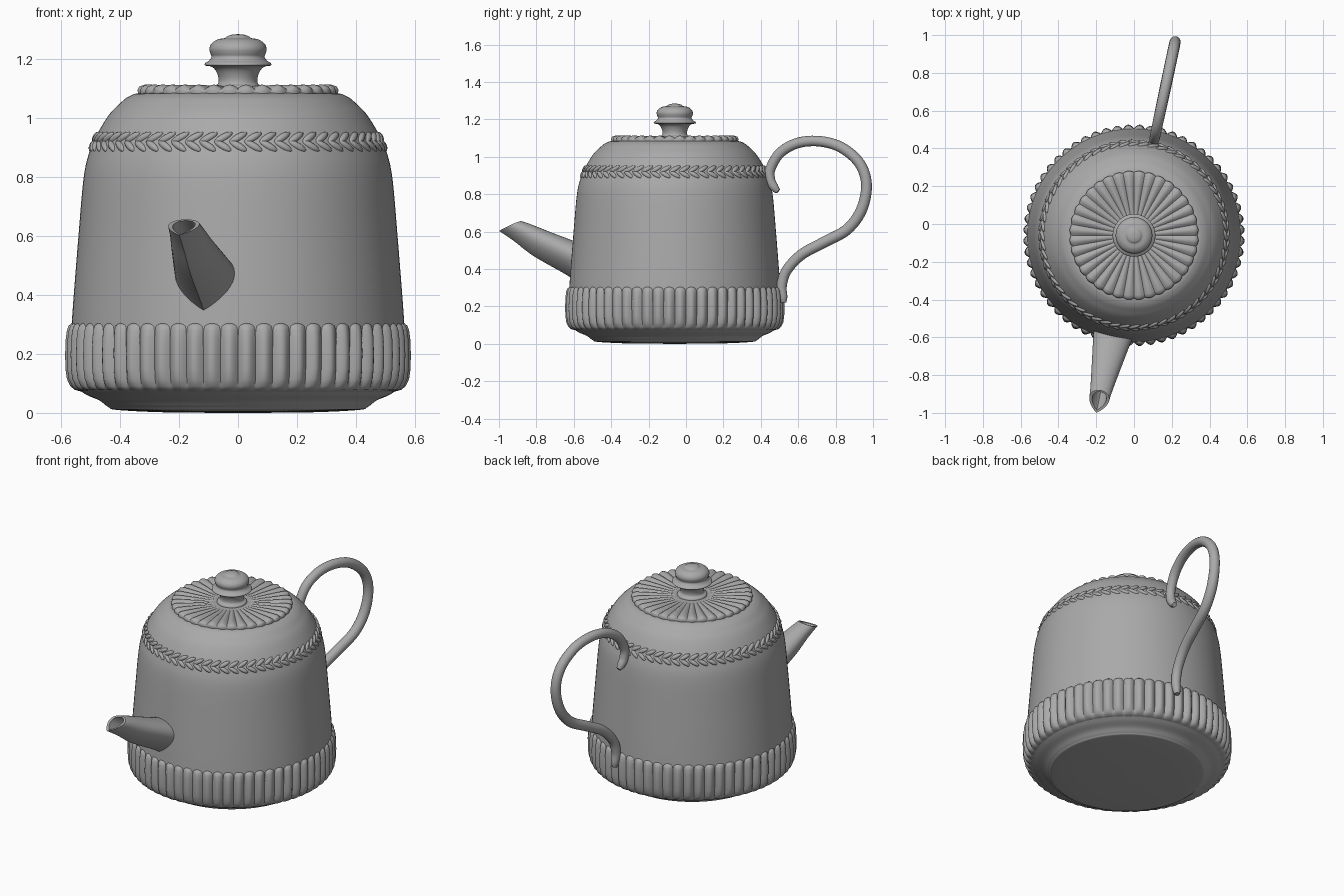
import bpy, bmesh, math
from mathutils import Vector, Matrix, Euler

cube = bpy.data.objects.get("Cube")
if cube:
    bpy.data.objects.remove(cube, do_unlink=True)

CENTRE_Y = -0.06
TURN = math.radians(-12)      # spout and handle sit on a turned axis

clay = bpy.data.materials.new("grey clay")
clay.use_nodes = True
clay.diffuse_color = (0.4, 0.4, 0.4, 1)
clay.node_tree.nodes["Principled BSDF"].inputs["Base Color"].default_value = (0.4, 0.4, 0.4, 1)


def finish(name, bm, turn=0.0, angle=40):
    bmesh.ops.recalc_face_normals(bm, faces=bm.faces)
    mesh = bpy.data.meshes.new(name)
    bm.to_mesh(mesh)
    bm.free()
    mesh.materials.append(clay)
    obj = bpy.data.objects.new(name, mesh)
    bpy.context.collection.objects.link(obj)
    obj.location.y = CENTRE_Y
    obj.rotation_euler.z = turn
    bpy.ops.object.select_all(action='DESELECT')
    obj.select_set(True)
    bpy.context.view_layer.objects.active = obj
    bpy.ops.object.shade_smooth_by_angle(angle=math.radians(angle))
    return obj


def spline(points, steps=6):
    """Smooth curve through a few points of any dimension."""
    pts = [Vector(p) for p in points]
    pts = [pts[0]] + pts + [pts[-1]]
    out = []
    for a, b, c, d in zip(pts, pts[1:], pts[2:], pts[3:]):
        for i in range(steps):
            t = i / steps
            out.append(0.5 * (2 * b + (c - a) * t + (2 * a - 5 * b + 4 * c - d) * t * t
                              + (3 * b - a - 3 * c + d) * t ** 3))
    return out + [pts[-1]]


def skin(rings, caps=True):
    bm = bmesh.new()
    loops = [[bm.verts.new(p) for p in ring] for ring in rings]
    n = len(loops[0])
    for a, b in zip(loops, loops[1:]):
        for i in range(n):
            j = (i + 1) % n
            bm.faces.new((a[i], a[j], b[j], b[i]))
    if caps:
        bm.faces.new(loops[0])
        bm.faces.new(loops[-1])
    return bm


def revolve(rows, n=96, lobes=0):
    """Rows are radius, height, radial bump, vertical bump."""
    rings = []
    for r, z, dr, dz in rows:
        ring = []
        for i in range(n):
            a = math.tau * i / n
            bump = abs(math.sin(lobes * a / 2))
            rad = max(r + dr * bump, 0.001)
            ring.append((rad * math.cos(a), rad * math.sin(a), z + dz * bump))
        rings.append(ring)
    return skin(rings)


def plain(points):
    return [(p[0], p[1], 0, 0) for p in points]


# Body: rounded foot, tapering wall and shoulder
foot = [(0.01, 0), (0.25, 0.002), (0.41, 0.01), (0.44, 0.02), (0.47, 0.042),
        (0.52, 0.065), (0.555, 0.1), (0.565, 0.2)]
wall = [(0.564, 0.3), (0.541, 0.6), (0.523, 0.8), (0.502, 0.89), (0.475, 0.95),
        (0.438, 1.01), (0.405, 1.045), (0.37, 1.073), (0.325, 1.085), (0.2, 1.085)]
finish("body", revolve(plain(spline(foot + wall)), 128))

# Ribbed band around the foot
finish("ribbed_band", revolve([
    (0.53, 0.072, 0.0, 0), (0.548, 0.078, 0.006, 0), (0.556, 0.09, 0.013, 0),
    (0.562, 0.115, 0.019, 0), (0.565, 0.15, 0.021, 0), (0.566, 0.2, 0.021, 0),
    (0.566, 0.25, 0.019, 0), (0.564, 0.28, 0.017, 0), (0.561, 0.293, 0.014, 0.003),
    (0.557, 0.298, 0.007, 0.006), (0.54, 0.3, 0, 0)], 480, 60), angle=50)

# Braided band: two rows of slanted leaves
bm = bmesh.new()
COUNT = 60
for side in (-1, 1):
    for i in range(COUNT):
        z = 0.919 + side * 0.014
        radius = 0.493 - (z - 0.905) * 0.4
        place = (Matrix.Rotation(math.tau * i / COUNT, 4, 'Z')
                 @ Matrix.Translation((radius, 0, z))
                 @ Euler((side * math.radians(32), math.radians(-22), 0)).to_matrix().to_4x4()
                 @ Matrix.Diagonal((0.012, 0.036, 0.0125, 1)))
        bmesh.ops.create_uvsphere(bm, u_segments=10, v_segments=8, radius=1, matrix=place)
finish("braided_band", bm, angle=60)

# Fluted lid with scalloped rim
finish("lid", revolve([
    (0.32, 1.078, 0, 0), (0.333, 1.083, 0.007, 0), (0.334, 1.092, 0.008, 0.003),
    (0.328, 1.098, 0.008, 0.009), (0.315, 1.101, 0.003, 0.012), (0.27, 1.1, 0, 0.012),
    (0.2, 1.098, 0, 0.01), (0.14, 1.097, 0, 0.006), (0.09, 1.1, 0, 0), (0.02, 1.1, 0, 0)],
    288, 36), angle=45)

# Knob on the lid
knob = [(0.085, 1.095), (0.082, 1.108), (0.068, 1.116), (0.066, 1.135), (0.075, 1.16),
        (0.09, 1.174), (0.111, 1.178), (0.111, 1.186), (0.098, 1.195), (0.09, 1.208),
        (0.094, 1.22), (0.097, 1.235), (0.09, 1.252), (0.07, 1.266), (0.045, 1.271),
        (0.035, 1.278), (0.018, 1.283), (0.003, 1.284)]
finish("knob", revolve(plain(spline(knob, 4)), 64))


# Spout: keeled teardrop sections, hollow at the mouth
def teardrop(top, bottom, width, n=40):
    top, bottom = Vector((0, -top[0], top[1])), Vector((0, -bottom[0], bottom[1]))
    mid, half = (top + bottom) / 2, (top - bottom) / 2
    ring = []
    for i in range(n):
        t = math.tau * i / n - math.pi
        x = 1.25 * width * math.sin(t) * math.cos(t / 2) ** 0.8
        ring.append(mid + half * math.cos(t) + Vector((x, 0, 0)))
    return ring


# each row: top distance and height, bottom distance and height, half width
outer = spline([(0.48, 0.53, 0.48, 0.28, 0.11), (0.56, 0.553, 0.57, 0.355, 0.1),
                (0.7, 0.605, 0.77, 0.468, 0.075), (0.79, 0.64, 0.88, 0.55, 0.06),
                (0.84, 0.656, 0.96, 0.603, 0.053)])
rings = [teardrop(v[0:2], v[2:4], v[4]) for v in outer]
rings.append(teardrop((0.848, 0.652), (0.945, 0.606), 0.038))
rings.append(teardrop((0.8, 0.62), (0.86, 0.56), 0.034))
rings.append(teardrop((0.7, 0.57), (0.74, 0.5), 0.034))
finish("spout", skin(rings), TURN, 40)

# Handle: round bar swept along a looping path (distance, height, radius)
path = spline([(0.565, 0.815, 0.014), (0.545, 0.835, 0.023), (0.523, 0.875, 0.026),
               (0.523, 0.935, 0.027), (0.575, 1.02, 0.028), (0.67, 1.073, 0.028),
               (0.79, 1.083, 0.028), (0.91, 1.05, 0.029), (1.01, 0.965, 0.029),
               (1.048, 0.85, 0.029), (1.02, 0.715, 0.03), (0.94, 0.61, 0.03),
               (0.81, 0.54, 0.03), (0.69, 0.475, 0.029), (0.61, 0.39, 0.028),
               (0.585, 0.31, 0.027), (0.592, 0.25, 0.023), (0.596, 0.22, 0.014)])
rings = []
for i, p in enumerate(path):
    ahead, behind = path[min(i + 1, len(path) - 1)], path[max(i - 1, 0)]
    tangent = Vector((0, ahead[0] - behind[0], ahead[1] - behind[1])).normalized()
    across = Vector((1, 0, 0))
    normal = tangent.cross(across)
    rings.append([Vector((0, p[0], p[1])) + p[2] * (across * math.cos(a) + normal * math.sin(a))
                  for a in (math.tau * k / 20 for k in range(20))])
finish("handle", skin(rings), TURN)
